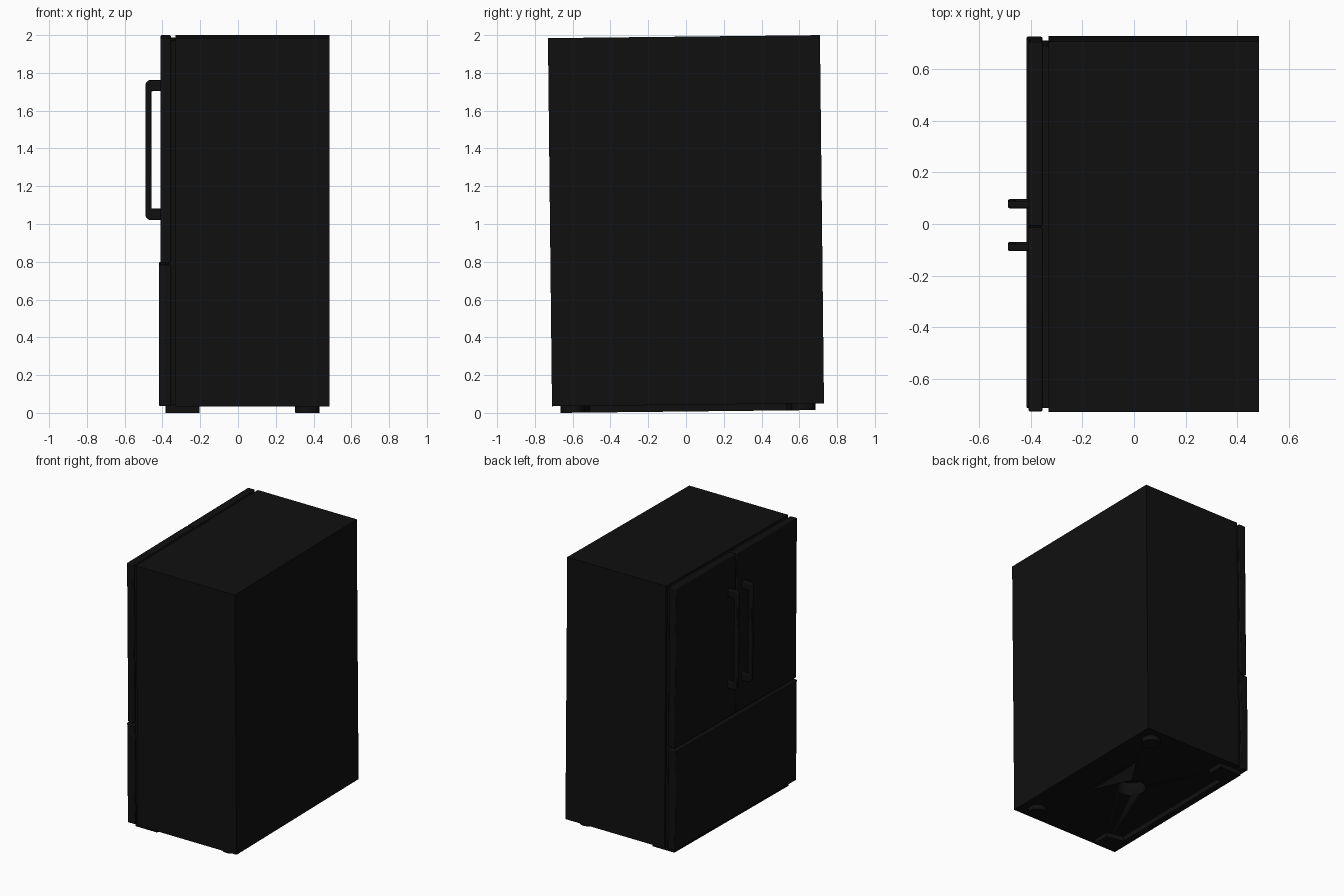
import bpy, bmesh, math
from mathutils import Matrix

if "Cube" in bpy.data.objects:
    bpy.data.objects.remove(bpy.data.objects["Cube"])

# The whole cabinet leans very slightly sideways
TILT = Matrix.Translation((0, 0.011, 0)) @ Matrix.Rotation(0.011, 4, 'X')

black = bpy.data.materials.new("black_enamel")
black.diffuse_color = (0.005, 0.005, 0.005, 1)
black.use_nodes = True
black.node_tree.nodes["Principled BSDF"].inputs["Base Color"].default_value = black.diffuse_color


def finish(name, bm, bevel=0.0, segments=2):
    bmesh.ops.recalc_face_normals(bm, faces=bm.faces)
    mesh = bpy.data.meshes.new(name)
    bm.to_mesh(mesh)
    bm.free()
    ob = bpy.data.objects.new(name, mesh)
    bpy.context.collection.objects.link(ob)
    mesh.materials.append(black)
    ob.matrix_world = TILT
    if bevel:
        mod = ob.modifiers.new("soft_edges", 'BEVEL')
        mod.width, mod.segments = bevel, segments
        mod.limit_method, mod.angle_limit = 'ANGLE', math.radians(40)
    bpy.ops.object.select_all(action='DESELECT')
    bpy.context.view_layer.objects.active = ob
    ob.select_set(True)
    bpy.ops.object.shade_smooth_by_angle(angle=math.radians(35))
    return ob


def box(name, x, y, z, bevel=0.0):
    bm = bmesh.new()
    size = [b - a for a, b in (x, y, z)]
    mid = [(a + b) / 2 for a, b in (x, y, z)]
    bmesh.ops.create_cube(bm, size=1, matrix=Matrix.Translation(mid) @ Matrix.Diagonal((*size, 1)))
    return finish(name, bm, bevel)


def cylinder(name, x, y, z, radius):
    bm = bmesh.new()
    bmesh.ops.create_cone(bm, cap_ends=True, segments=32, radius1=radius, radius2=radius,
                          depth=z[1] - z[0], matrix=Matrix.Translation((x, y, sum(z) / 2)))
    return finish(name, bm)


def prism(name, points, axis, start, depth, bevel=0.0):
    """Extrude a 2D outline along y (outline in x,z) or along z (outline in x,y)."""
    bm = bmesh.new()
    if axis == 'Y':
        verts = [bm.verts.new((a, start, b)) for a, b in points]
        vec = (0, depth, 0)
    else:
        verts = [bm.verts.new((a, b, start)) for a, b in points]
        vec = (0, 0, depth)
    face = bm.faces.new(verts)
    ext = bmesh.ops.extrude_face_region(bm, geom=[face])
    bmesh.ops.translate(bm, vec=vec, verts=[v for v in ext['geom'] if isinstance(v, bmesh.types.BMVert)])
    return finish(name, bm, bevel)


# Cabinet with a round recess in the underside
cabinet = box("cabinet", (-0.332, 0.485), (-0.72, 0.72), (0.043, 1.992))
cutter = cylinder("recess_cutter", 0.05, 0.02, (-0.05, 0.14), 0.1)
cutter.hide_render = True
cutter.hide_viewport = True
cut = cabinet.modifiers.new("recess", 'BOOLEAN')
cut.operation, cut.object, cut.solver = 'DIFFERENCE', cutter, 'EXACT'

# Door seal set back between cabinet and doors
box("door_seal", (-0.365, -0.325), (-0.703, 0.703), (0.05, 1.98))

# Lower drawer
box("freezer_drawer", (-0.418, -0.355), (-0.717, 0.717), (0.043, 0.792), 0.006)

# Handle outline: bracket with rounded outer corners
X_OUT, X_IN, X_DOOR, R = -0.49, -0.459, -0.40, 0.028
Z0, Z1, POST = 1.022, 1.762, 0.058
outline = [(X_DOOR, Z0)]
for cz, a0 in ((Z0 + R, 270), (Z1 - R, 180)):
    for i in range(7):
        t = math.radians(a0 - 15 * i)
        outline.append((X_OUT + R + R * math.cos(t), cz + R * math.sin(t)))
outline += [(X_DOOR, Z1), (X_DOOR, Z1 - POST), (X_IN, Z1 - POST),
            (X_IN, Z0 + POST), (X_DOOR, Z0 + POST)]

# Mirrored upper doors, handles and rear feet
for side, s in (("left", 1), ("right", -1)):
    box(side + "_door", (-0.41, -0.355), sorted((s * 0.003, s * 0.717)), (0.802, 1.992), 0.006)
    prism(side + "_handle", outline, 'Y', s * 0.083 - 0.014, 0.028, 0.007)
    cylinder(side + "_rear_foot", 0.367, s * 0.61, (0.0075, 0.05), 0.064)

# Front plinth: a bar with a short arm at each end
plinth = [(-0.384, -0.675), (-0.204, -0.675), (-0.204, -0.55), (-0.335, -0.52),
          (-0.335, 0.52), (-0.204, 0.55), (-0.204, 0.675), (-0.384, 0.675)]
prism("front_plinth", plinth, 'Z', 0.0075, 0.042)
